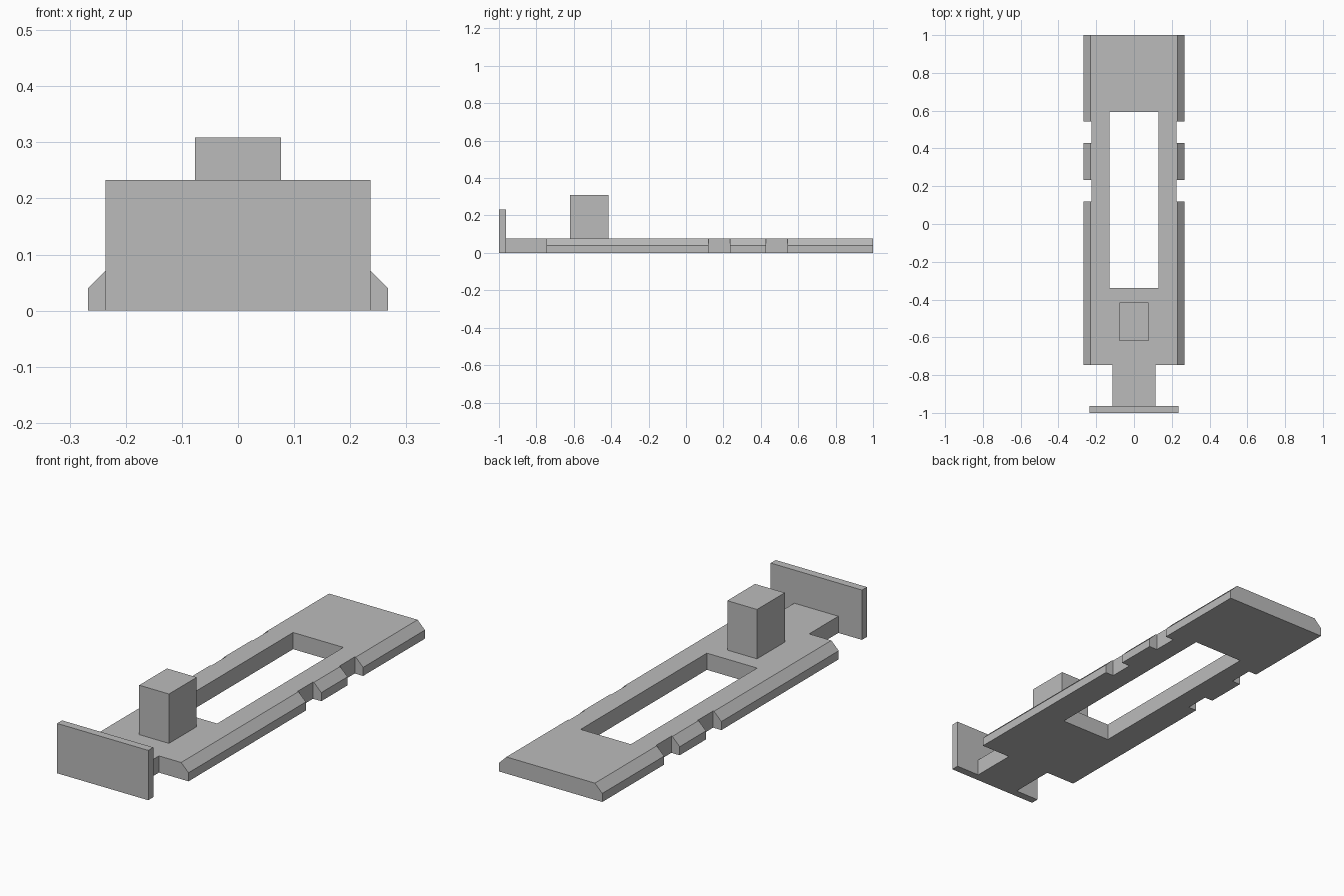
import bpy
import bmesh
from mathutils import Matrix, Vector

cube = bpy.data.objects.get("Cube")
if cube:
    bpy.data.objects.remove(cube, do_unlink=True)

grey = bpy.data.materials.new("plain grey")
grey.use_nodes = True
colour = (0.5, 0.5, 0.5, 1)
grey.diffuse_color = colour
grey.node_tree.nodes["Principled BSDF"].inputs["Base Color"].default_value = colour


def add_object(name, bm):
    bmesh.ops.recalc_face_normals(bm, faces=bm.faces)
    mesh = bpy.data.meshes.new(name)
    bm.to_mesh(mesh)
    bm.free()
    mesh.materials.append(grey)
    obj = bpy.data.objects.new(name, mesh)
    bpy.context.collection.objects.link(obj)
    return obj


def box(name, low, high):
    low, high = Vector(low), Vector(high)
    bm = bmesh.new()
    place = Matrix.Translation((low + high) / 2) @ Matrix.Diagonal((*(high - low), 1))
    bmesh.ops.create_cube(bm, size=1, matrix=place)
    return add_object(name, bm)


TOP = 0.078
FRONT, BACK = -0.963, 1.0

# Deck: chamfered cross-section extruded along its length
half = [(0.267, 0), (0.267, 0.04), (0.229, TOP)]
profile = half + [(-x, z) for x, z in reversed(half)]
bm = bmesh.new()
section = bm.faces.new([bm.verts.new((x, FRONT, z)) for x, z in profile])
swept = bmesh.ops.extrude_face_region(bm, geom=[section], use_keep_orig=True)
bmesh.ops.translate(bm, vec=(0, BACK - FRONT, 0),
                    verts=[v for v in swept["geom"] if isinstance(v, bmesh.types.BMVert)])
deck = add_object("deck", bm)

# Cutters: central window, front shoulders beside the neck, two side notches
cutters = [box("window_cutter", (-0.13, -0.34, -0.1), (0.13, 0.593, 0.2))]
for name, inner, y0, y1 in (("shoulder", 0.114, -1.1, -0.747),
                            ("front_notch", 0.224, 0.12, 0.234),
                            ("rear_notch", 0.224, 0.428, 0.543)):
    cutters.append(box("left_" + name + "_cutter", (inner, y0, -0.1), (0.4, y1, 0.2)))
    cutters.append(box("right_" + name + "_cutter", (-0.4, y0, -0.1), (-inner, y1, 0.2)))

bpy.context.view_layer.objects.active = deck
for cutter in cutters:
    cut = deck.modifiers.new(cutter.name, "BOOLEAN")
    cut.operation = "DIFFERENCE"
    cut.solver = "EXACT"
    cut.object = cutter
    bpy.ops.object.modifier_apply(modifier=cut.name)
    bpy.data.objects.remove(cutter, do_unlink=True)

# Upright front plate and block on the deck
box("front_plate", (-0.236, -1, 0), (0.236, FRONT, 0.233))
box("block", (-0.077, -0.62, TOP), (0.077, -0.415, 0.309))
